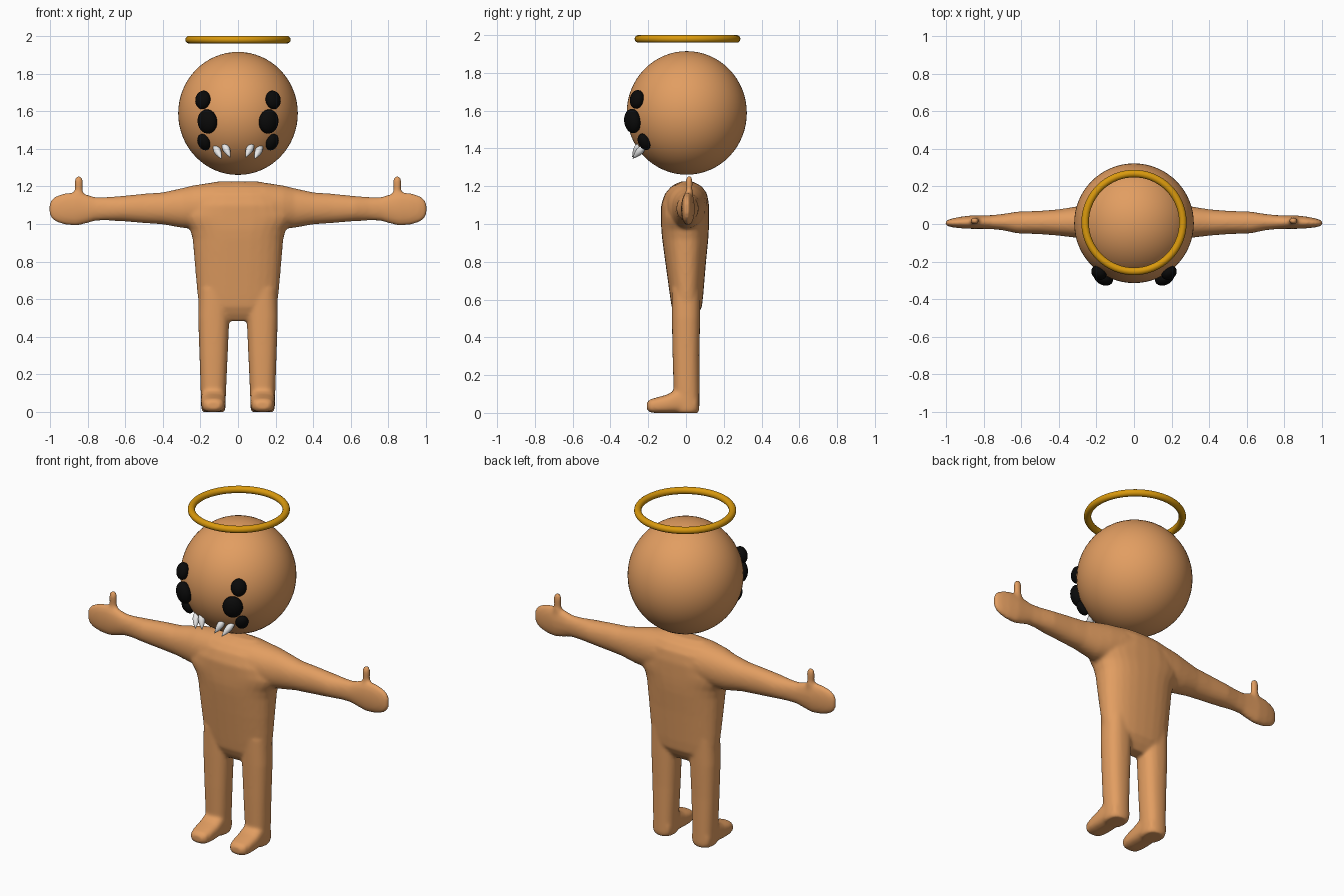
import bpy, bmesh, math
from mathutils import Vector


def material(name, rgb):
    m = bpy.data.materials.new(name)
    m.diffuse_color = (*rgb, 1)
    return m


SKIN = material("tan skin", (0.76, 0.34, 0.12))
BLACK = material("black", (0.003, 0.003, 0.003))
WHITE = material("white", (0.83, 0.83, 0.83))
GOLD = material("gold", (0.70, 0.32, 0.004))


def loft(bm, axis, sections, power=2.4, sides=28):
    """Closed tube; each section is (position on axis, centre a, centre b, radius a, radius b)."""
    rings = []
    for t, ca, cb, ra, rb in sections:
        ring = []
        for i in range(sides):
            ang = 2 * math.pi * i / sides
            c, s = math.cos(ang), math.sin(ang)
            a = ca + ra * math.copysign(abs(c) ** (2 / power), c)
            b = cb + rb * math.copysign(abs(s) ** (2 / power), s)
            ring.append(bm.verts.new({"x": (t, a, b), "y": (a, t, b), "z": (a, b, t)}[axis]))
        rings.append(ring)
    for r0, r1 in zip(rings, rings[1:]):
        for i in range(sides):
            j = (i + 1) % sides
            bm.faces.new((r0[i], r0[j], r1[j], r1[i]))
    bm.faces.new(rings[0])
    bm.faces.new(rings[-1])


def finish(bm, name, mat):
    bmesh.ops.recalc_face_normals(bm, faces=bm.faces[:])
    for f in bm.faces:
        f.smooth = True
    me = bpy.data.meshes.new(name)
    bm.to_mesh(me)
    bm.free()
    me.materials.append(mat)
    ob = bpy.data.objects.new(name, me)
    bpy.context.collection.objects.link(ob)
    return ob


def ball(name, mat, loc, scale, quat=None, seg=32):
    bm = bmesh.new()
    bmesh.ops.create_uvsphere(bm, u_segments=seg, v_segments=seg // 2, radius=1)
    ob = finish(bm, name, mat)
    ob.location, ob.scale = loc, scale
    if quat:
        ob.rotation_mode = 'QUATERNION'
        ob.rotation_quaternion = quat
    return ob


# Body: torso, arms, thumbs, legs and feet fused into one smooth skin
bm = bmesh.new()
loft(bm, "z", [
    (0.485, 0, 0.0, 0.12, 0.035), (0.52, 0, 0.002, 0.18, 0.06), (0.56, 0, 0.004, 0.206, 0.08),
    (0.62, 0, 0.003, 0.215, 0.088), (0.8, 0, -0.002, 0.231, 0.108), (0.92, 0, -0.004, 0.241, 0.122),
    (0.97, 0, -0.005, 0.255, 0.126), (1.01, 0, -0.005, 0.285, 0.127), (1.04, 0, -0.005, 0.30, 0.127),
    (1.10, 0, -0.005, 0.27, 0.127), (1.16, 0, 0, 0.24, 0.112), (1.20, 0, 0.003, 0.21, 0.08),
    (1.225, 0, 0.005, 0.12, 0.03)])
for s in (1, -1):
    # arm and flat hand
    loft(bm, "x", [(s * x, y, z, ry, rz) for x, y, z, ry, rz in [
        (0, 0, 1.10, 0.115, 0.127), (0.14, 0, 1.097, 0.112, 0.123), (0.24, 0.005, 1.09, 0.098, 0.115),
        (0.30, 0.01, 1.085, 0.084, 0.105), (0.40, 0.008, 1.083, 0.07, 0.085),
        (0.50, 0.008, 1.083, 0.062, 0.078), (0.62, 0.008, 1.082, 0.058, 0.067),
        (0.70, 0.01, 1.081, 0.043, 0.062), (0.76, 0.01, 1.08, 0.037, 0.063),
        (0.81, 0.01, 1.08, 0.036, 0.078), (0.86, 0.01, 1.08, 0.036, 0.09),
        (0.92, 0.008, 1.08, 0.031, 0.084), (0.965, 0.006, 1.08, 0.024, 0.07),
        (0.992, 0.005, 1.08, 0.016, 0.052), (1.003, 0.005, 1.08, 0.008, 0.03)]], power=2.1)
    # thumb
    loft(bm, "z", [(z, s * 0.847, 0.017, rx, ry) for z, rx, ry in [
        (1.10, 0.04, 0.026), (1.15, 0.032, 0.022), (1.18, 0.021, 0.018), (1.225, 0.023, 0.019),
        (1.245, 0.019, 0.016), (1.254, 0.012, 0.01)]], power=2)
    # leg
    loft(bm, "z", [(z, s * x, y, rx, ry) for z, x, y, rx, ry in [
        (0.0, 0.131, 0.005, 0.058, 0.06), (0.02, 0.131, 0.004, 0.065, 0.067),
        (0.10, 0.131, 0.003, 0.067, 0.068), (0.30, 0.130, 0, 0.075, 0.071),
        (0.50, 0.129, 0, 0.083, 0.075), (0.66, 0.125, 0, 0.083, 0.077)]])
    # foot
    loft(bm, "y", [(y, s * 0.131, z, rx, rz) for y, z, rx, rz in [
        (-0.207, 0.036, 0.035, 0.020), (-0.19, 0.037, 0.053, 0.035), (-0.15, 0.041, 0.063, 0.042),
        (-0.10, 0.048, 0.066, 0.049), (-0.05, 0.062, 0.066, 0.063), (0.02, 0.06, 0.064, 0.061),
        (0.06, 0.045, 0.055, 0.04)]], power=2.8)
body = finish(bm, "body", SKIN)
rm = body.modifiers.new("fuse", 'REMESH')
rm.mode, rm.voxel_size, rm.use_smooth_shade = 'VOXEL', 0.009, True
sm = body.modifiers.new("soften", 'SMOOTH')
sm.factor, sm.iterations = 0.5, 8

# Head
HEAD = Vector((0, 0.004, 1.588))
ball("head", SKIN, HEAD, (0.318, 0.318, 0.327), seg=64)

# Halo
bpy.ops.mesh.primitive_torus_add(location=(0, 0.008, 1.98), major_radius=0.26, minor_radius=0.02,
                                 major_segments=64, minor_segments=16)
halo = bpy.context.object
halo.name = "halo"
halo.data.materials.append(GOLD)
bpy.ops.object.shade_smooth()

for s, side in ((1, "left"), (-1, "right")):
    # Eyes: three flattened balls per side, facing out from the head
    for part, (x, y, z), size in [
            ("upper_eye", (0.187, -0.260, 1.66), (0.043, 0.050, 0.034)),
            ("middle_eye", (0.163, -0.283, 1.545), (0.056, 0.065, 0.040)),
            ("lower_eye", (0.182, -0.222, 1.435), (0.036, 0.047, 0.028))]:
        loc = Vector((s * x, y, z))
        n = loc - HEAD
        ball(f"{side}_{part}", BLACK, loc, size, n.to_track_quat('Z', 'Y'), seg=24)
    # Fangs: tapered spikes leaning forward, down and inward
    for part, base, tip in [
            ("outer_fang", (0.125, -0.215, 1.418), (0.088, -0.282, 1.346)),
            ("inner_fang", (0.078, -0.238, 1.432), (0.042, -0.284, 1.354))]:
        b, t = (Vector((s * p[0], p[1], p[2])) for p in (base, tip))
        length = (t - b).length
        fb = bmesh.new()
        loft(fb, "z", [(k * length, 0, 0, r, r) for k, r in [
            (0, 0.008), (0.15, 0.015), (0.4, 0.020), (0.6, 0.017), (0.8, 0.010), (1, 0.001)]],
            power=2, sides=16)
        fang = finish(fb, f"{side}_{part}", WHITE)
        fang.location = b
        fang.rotation_mode = 'QUATERNION'
        fang.rotation_quaternion = (t - b).to_track_quat('Z', 'Y')
